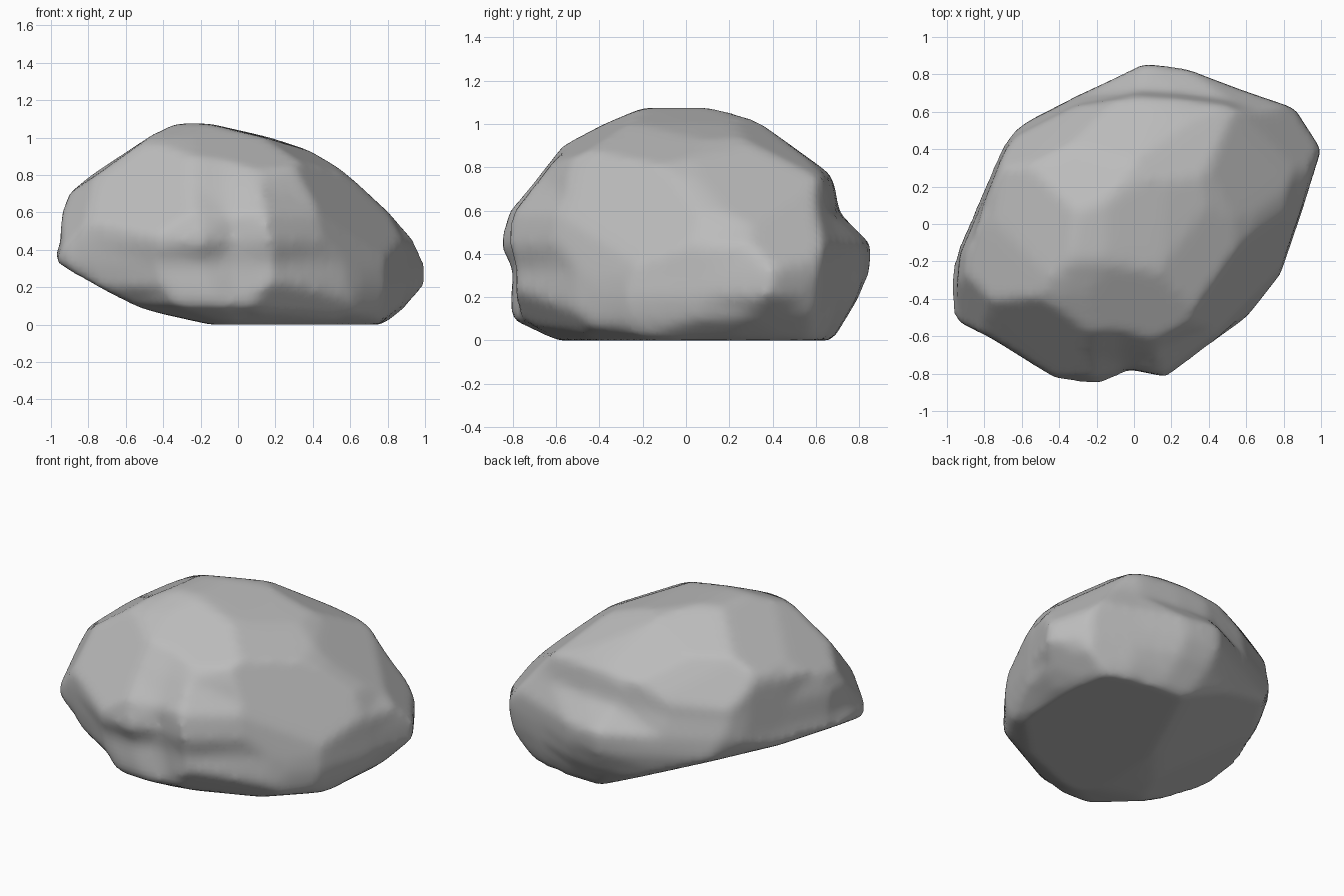
import bpy
import bmesh
from math import cos, sin, radians
from mathutils import Vector

default_cube = bpy.data.objects.get("Cube")
if default_cube:
    bpy.data.objects.remove(default_cube, do_unlink=True)

# Stone colour
stone = bpy.data.materials.new("stone grey")
stone.use_nodes = True
grey = (0.5, 0.5, 0.5, 1.0)
stone.diffuse_color = grey
shader = stone.node_tree.nodes["Principled BSDF"]
shader.inputs["Base Color"].default_value = grey
shader.inputs["Roughness"].default_value = 0.9

# Widest plan outline of the boulder, counter-clockwise from the back
outline = [
    (.05, .86), (-.3, .69), (-.65, .51), (-.72, .4), (-.82, .15), (-.95, -.15),
    (-1, -.35), (-.97, -.53), (-.8, -.6), (-.43, -.83), (-.2, -.86),
    (-.03, -.78), (.17, -.82), (.6, -.5), (.78, -.27), (.9, .08),
    (1, .4), (.86, .62), (.57, .72), (.28, .83),
]

# Height of each layer, then its left, right, front and back limits
layers = [
    (0, -.15, .78, -.6, .68),
    (.1, -.6, .92, -.81, .74),
    (.2, -.84, 1, -.81, .8),
    (.32, -1, 1, -.8, .85),
    (.44, -.95, .98, -.86, .86),
    (.59, -.95, .84, -.82, .71),
    (.76, -.89, .67, -.68, .68),
    (.9, -.72, .49, -.57, .51),
    (1, -.53, .18, -.38, .38),
    (1.075, -.33, -.15, -.2, .14),
]

# Chisel profiles: heading, tilt and a clockwise outline about the middle.
# Everything outside each outline is struck off.
chisels = [
    (45, 25, [
        (-1.08, -.08), (-.83, .34), (-.52, .49), (-.17, .6), (.24, .53),
        (.72, .3), (1.02, .02), (1.05, -.26), (1.01, -.45), (.85, -.57),
        (.53, -.75), (.02, -.75), (-.42, -.67), (-.75, -.57), (-.95, -.38),
    ]),
    (225, 25, [
        (-1.04, -.06), (-.82, .17), (-.4, .43), (.09, .54), (.58, .43),
        (.84, .12), (1.09, -.18), (1.01, -.34), (.46, -.47), (-.63, -.64),
        (-.87, -.58), (-1.01, -.38), (-1.05, -.25),
    ]),
    (135, -25, [
        (-.78, -.34), (-.76, -.16), (-.72, 0), (-.46, .41), (-.07, .55),
        (.24, .53), (.54, .36), (.63, .25), (.82, -.02), (.79, -.19),
        (.53, -.66), (.18, -.8), (-.05, -.82), (-.26, -.78), (-.54, -.66),
    ]),
]
middle = Vector((0, 0, .535))


def fit(value, whole_low, whole_high, low, high):
    """Mix scaling and trimming a coordinate to the layer limits."""
    share = (value - whole_low) / (whole_high - whole_low)
    scaled = low + share * (high - low)
    trimmed = min(max(value, low), high)
    return scaled * .4 + trimmed * .6


xs = [point[0] for point in outline]
ys = [point[1] for point in outline]


def add_ring(bm, height, left, right, front, back):
    return [
        bm.verts.new((
            fit(x, min(xs), max(xs), left, right),
            fit(y, min(ys), max(ys), front, back),
            height,
        ))
        for x, y in outline
    ]


def tidy(bm):
    bmesh.ops.remove_doubles(bm, verts=bm.verts, dist=0.002)
    bmesh.ops.triangulate(bm, faces=bm.faces)


def chisel(bm, heading, tilt, profile):
    """Slice the stone along every side of a tilted profile."""
    turn, lean = radians(heading), radians(tilt)
    across = Vector((cos(turn), sin(turn), 0))
    up = Vector((-sin(turn) * sin(lean), cos(turn) * sin(lean), cos(lean)))
    for (u, v), (next_u, next_v) in zip(profile, profile[1:] + profile[:1]):
        outward = across * (v - next_v) + up * (next_u - u)
        bmesh.ops.bisect_plane(
            bm, geom=bm.verts[:] + bm.edges[:] + bm.faces[:], dist=0.0001,
            plane_co=middle + across * u + up * v,
            plane_no=outward.normalized(), clear_outer=True)
        open_edges = [edge for edge in bm.edges if edge.is_boundary]
        if open_edges:
            bmesh.ops.holes_fill(bm, edges=open_edges, sides=0)
        tidy(bm)


# Boulder skin: layers joined by quads, closed at the base and the crown
bm = bmesh.new()
rings = [add_ring(bm, *layer) for layer in layers]
count = len(outline)
for lower, upper in zip(rings, rings[1:]):
    for i in range(count):
        j = (i + 1) % count
        bm.faces.new((lower[i], lower[j], upper[j], upper[i]))
bm.faces.new(list(reversed(rings[0])))
bm.faces.new(rings[-1])
tidy(bm)

# Worn facets
for strike in chisels:
    chisel(bm, *strike)
bmesh.ops.recalc_face_normals(bm, faces=bm.faces)

mesh = bpy.data.meshes.new("boulder")
bm.to_mesh(mesh)
bm.free()
mesh.materials.append(stone)
boulder = bpy.data.objects.new("boulder", mesh)
bpy.context.collection.objects.link(boulder)

# Weathering: even skin with softly rounded corners
skin = boulder.modifiers.new("even skin", "REMESH")
skin.mode = "VOXEL"
skin.voxel_size = 0.03
skin.use_smooth_shade = True
worn = boulder.modifiers.new("worn corners", "SMOOTH")
worn.factor = 0.5
worn.iterations = 6
